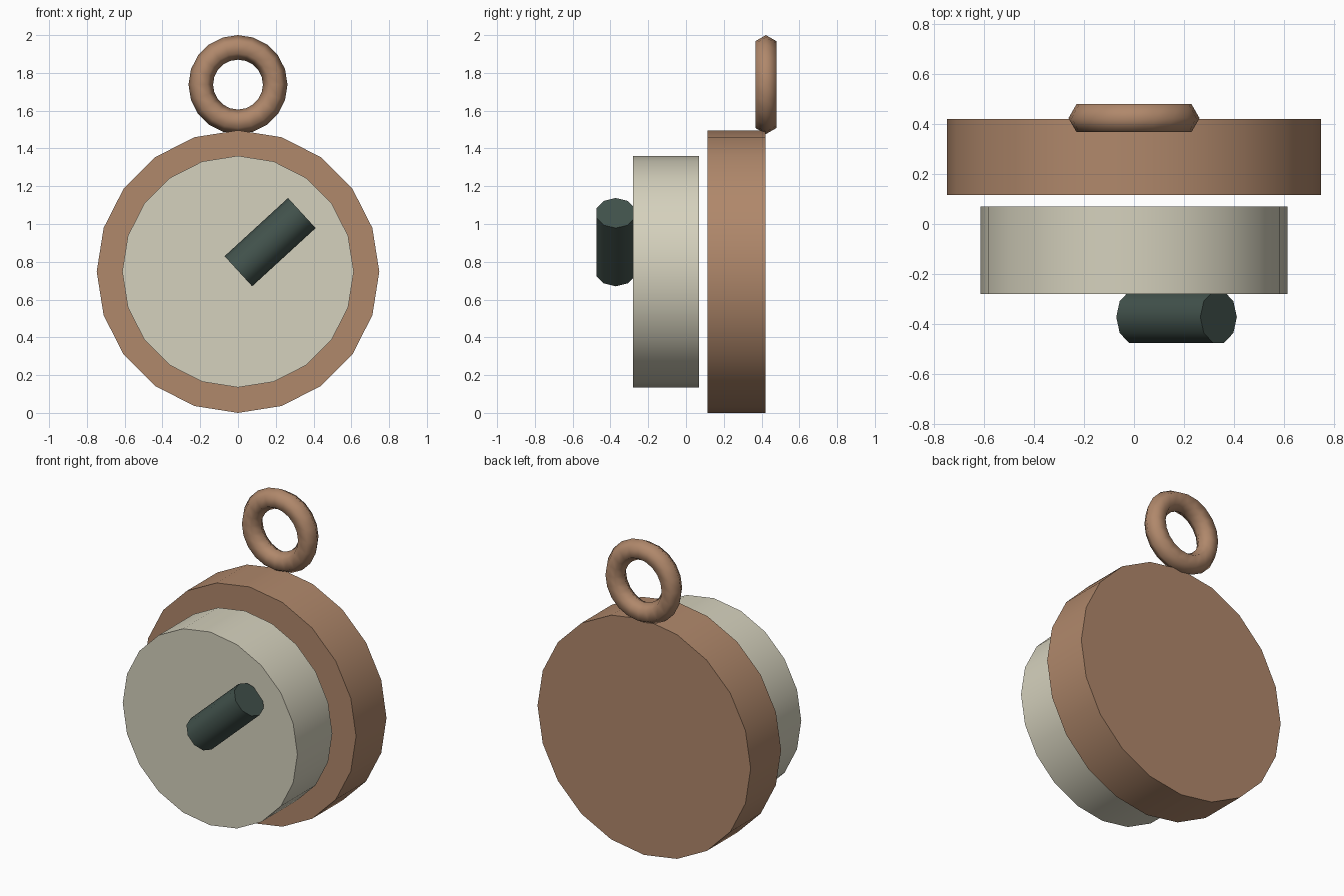
import bpy
import math
from mathutils import Vector

cube = bpy.data.objects.get("Cube")
if cube:
    bpy.data.objects.remove(cube, do_unlink=True)


def material(name, rgb):
    mat = bpy.data.materials.new(name)
    mat.use_nodes = True
    colour = (*rgb, 1.0)
    mat.diffuse_color = colour
    mat.node_tree.nodes["Principled BSDF"].inputs["Base Color"].default_value = colour
    return mat


def finish(name, mat, angle):
    obj = bpy.context.object
    obj.name = name
    obj.data.materials.append(mat)
    bpy.ops.object.shade_smooth_by_angle(angle=math.radians(angle))
    return obj


def rod(name, mat, start, end, radius, sides, side_dir):
    """Capped cylinder from start to end with one vertex towards side_dir."""
    start, end = Vector(start), Vector(end)
    axis = (end - start).normalized()
    bpy.ops.mesh.primitive_cylinder_add(vertices=sides, radius=radius,
                                        depth=(end - start).length)
    obj = finish(name, mat, 50)
    # the primitive has a vertex on its local y axis
    y = Vector(side_dir).normalized()
    x = y.cross(axis)
    for v in obj.data.vertices:
        v.co = (start + end) / 2 + x * v.co.x + y * v.co.y + axis * v.co.z
    return obj


copper = material("copper brown", (0.434, 0.246, 0.147))
cream = material("cream", (0.665, 0.638, 0.509))
dark = material("dark green grey", (0.054, 0.084, 0.072))

UP = (0, 0, 1)
MID = 0.748

# back disc and front dial
rod("back_disc", copper, (0, 0.115, MID), (0, 0.42, MID), 0.748, 20, UP)
rod("front_dial", cream, (0, -0.28, MID), (0, 0.07, MID), 0.613, 20, UP)

# pointer lying across the dial, from its centre to the upper left
rod("pointer", dark, (0.002, -0.372, 0.75), (0.338, -0.372, 1.058),
    0.108, 10, (-0.308, 0, 0.336))

# hanging ring
bpy.ops.mesh.primitive_torus_add(major_segments=20, minor_segments=6,
                                 major_radius=0.197, minor_radius=0.065,
                                 location=(0, 0.423, 1.738),
                                 rotation=(math.pi / 2, 0, 0))
finish("hanging_ring", copper, 80)
